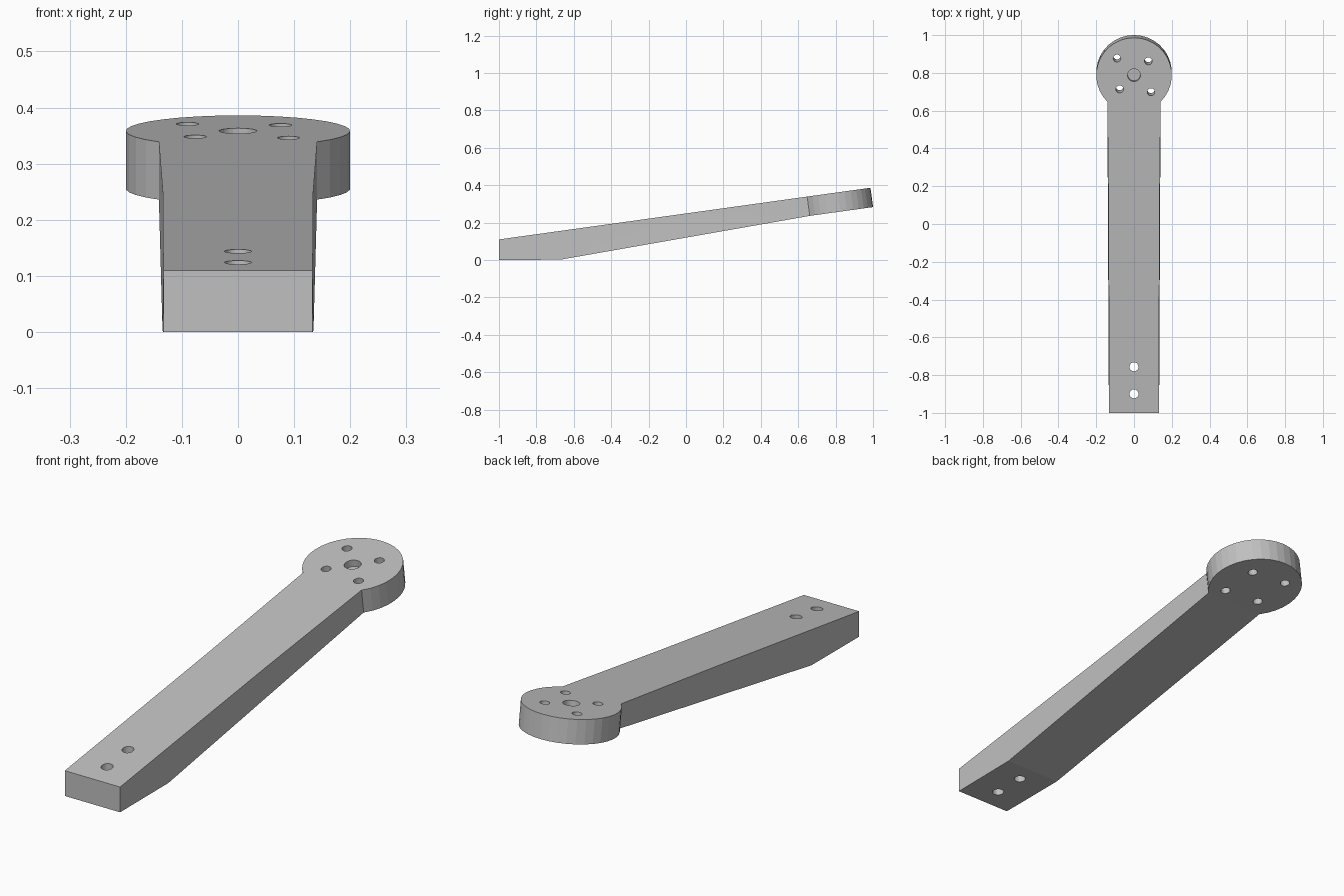
import bpy, bmesh, math
from mathutils import Vector, Matrix

if "Cube" in bpy.data.objects:
    bpy.data.objects.remove(bpy.data.objects["Cube"])

TILT = math.atan(0.139)
R, THICK, HALF = 0.2, 0.104, 0.141          # disc radius, disc thickness, arm half width at disc
N = Vector((0, -math.sin(TILT), math.cos(TILT)))
V = Vector((0, math.cos(TILT), math.sin(TILT)))


def top_z(y):
    return 0.11 + 0.139 * (y + 1)


CENTRE = Vector((0, 0.788, top_z(0.788)))


def on_disc(x, v, depth=0.0):
    return CENTRE + Vector((x, 0, 0)) + V * v - N * depth


grey = bpy.data.materials.new("plain grey")
grey.diffuse_color = (0.53, 0.53, 0.53, 1)
grey.use_nodes = True
grey.node_tree.nodes["Principled BSDF"].inputs["Base Color"].default_value = grey.diffuse_color

# Arm and disc as one tilted solid
bm = bmesh.new()
a0 = -math.acos(HALF / R)
SEG = 26
top, bot = [], []
for i in range(SEG + 1):
    a = a0 + (math.pi - 2 * a0) * i / SEG
    x, v = R * math.cos(a), R * math.sin(a)
    top.append(bm.verts.new(on_disc(x, v)))
    bot.append(bm.verts.new(on_disc(x, v, THICK)))
for i in range(SEG):
    bm.faces.new((top[i], bot[i], bot[i + 1], top[i + 1]))

# Long sides, front end and stepped underside of the arm
ends = {}
for s, t, b in ((1, top[0], bot[0]), (-1, top[-1], bot[-1])):
    tm = bm.verts.new((s * 0.134, 0, top_z(0)))
    tf = bm.verts.new((s * 0.133, -1, top_z(-1)))
    bk = bm.verts.new((s * 0.1345, -0.67, 0.002))
    bf = bm.verts.new((s * 0.133, -1, 0))
    for tri in ((t, tm, b), (tm, bk, b), (tm, tf, bk), (tf, bf, bk)):
        bm.faces.new(tri)
    ends[s] = (tm, tf, bk, bf)
(rm, rf, rk, rb), (lm, lf, lk, lb) = ends[1], ends[-1]
bm.faces.new(top + [lm, lf, rf, rm])
bm.faces.new(bot)
bm.faces.new((bot[0], bot[-1], lk, rk))
bm.faces.new((rk, lk, lb, rb))
bm.faces.new((rf, lf, lb, rb))
bmesh.ops.recalc_face_normals(bm, faces=bm.faces)
me = bpy.data.meshes.new("arm_with_disc")
bm.to_mesh(me)
bm.free()
arm = bpy.data.objects.new("arm_with_disc", me)
bpy.context.collection.objects.link(arm)
me.materials.append(grey)

# Hole cutters: four through holes and a blind centre recess in the disc, two holes in the foot
cut = bmesh.new()


def drill(centre, radius, length, tilt):
    bmesh.ops.create_cone(cut, cap_ends=True, segments=24, radius1=radius, radius2=radius,
                          depth=length,
                          matrix=Matrix.Translation(centre) @ Matrix.Rotation(tilt, 4, 'X'))


for x, v in ((-0.09, 0.09), (0.09, -0.09), (0.076, 0.075), (-0.076, -0.075)):
    drill(on_disc(x, v, THICK / 2), 0.02, 0.3, TILT)
drill(on_disc(0, 0), 0.034, 0.06, TILT)
for y in (-0.756, -0.899):
    drill(Vector((0, y, 0.07)), 0.024, 0.4, 0)
cme = bpy.data.meshes.new("hole_cutter")
cut.to_mesh(cme)
cut.free()
cme.materials.append(grey)
cutter = bpy.data.objects.new("hole_cutter", cme)
cutter.hide_render = True
bpy.context.collection.objects.link(cutter)

mod = arm.modifiers.new("holes", 'BOOLEAN')
mod.operation, mod.solver, mod.object = 'DIFFERENCE', 'EXACT', cutter
bpy.context.view_layer.objects.active = arm
arm.select_set(True)
bpy.ops.object.modifier_apply(modifier=mod.name)
bpy.data.objects.remove(cutter)
